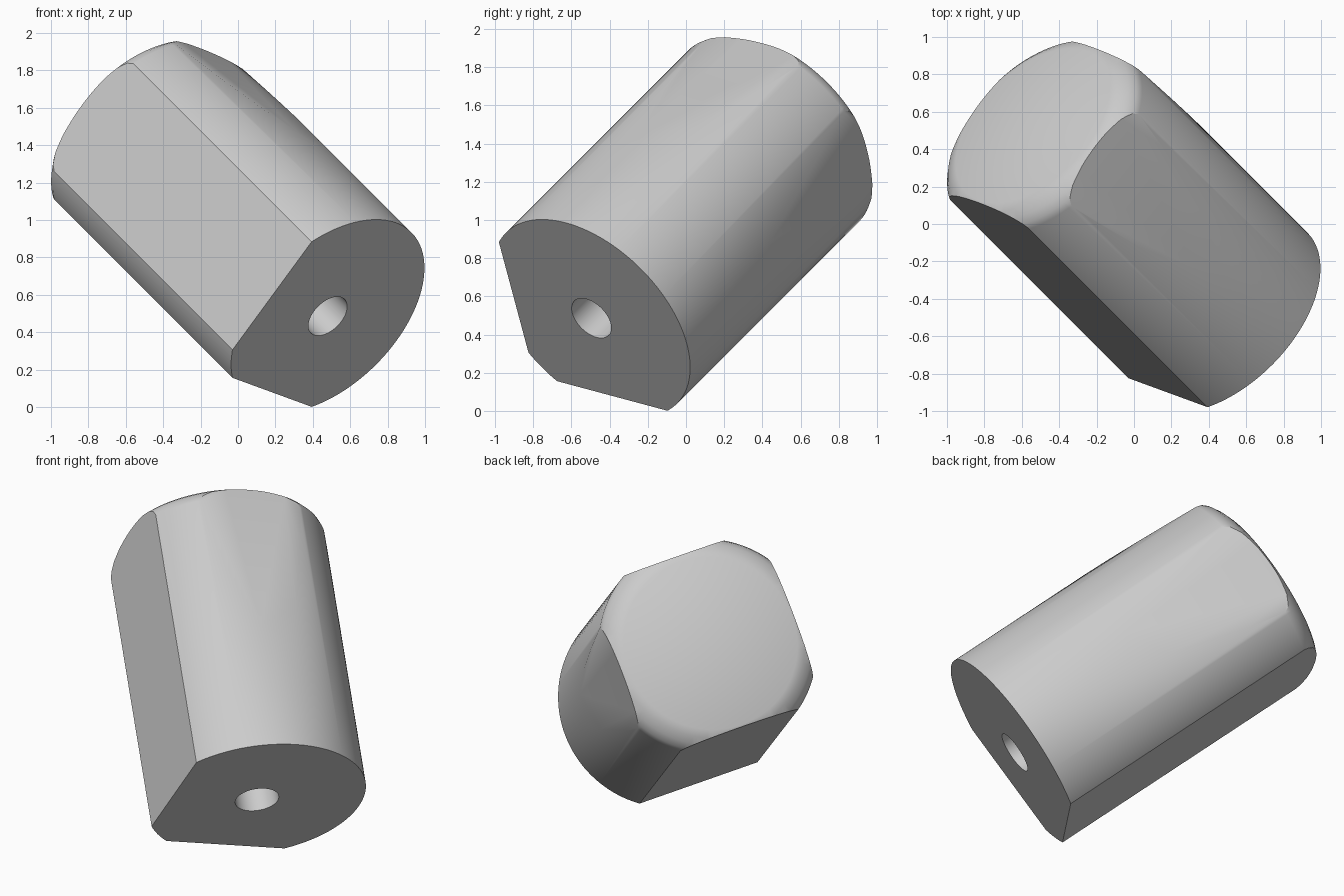
import bpy, bmesh, math
from mathutils import Matrix, Vector

# Remove the default cube
cube = bpy.data.objects.get("Cube")
if cube:
    bpy.data.objects.remove(cube, do_unlink=True)

RADIUS = 0.633
FLAT = 0.516          # distance of the full length flats from the axis
TAPER = 0.088         # slope of the two tapered flats
TAPER_START = 0.72    # height at which the tapered flats leave the round wall
SIDES = 128

# Plain grey material
grey = bpy.data.materials.new("light_grey")
grey.use_nodes = True
colour = (0.6, 0.6, 0.6, 1)
grey.diffuse_color = colour
grey.node_tree.nodes["Principled BSDF"].inputs["Base Color"].default_value = colour

# Lathe profile: blind hole, base, wall, rounded shoulder and top
profile = [(0, 0.5), (0.127, 0.5), (0.127, 0), (RADIUS, 0), (RADIUS, 1.65),
           (0.62, 1.685), (0.59, 1.72), (0.55, 1.747), (0.505, 1.768), (0, 1.768)]
bm = bmesh.new()
points = [bm.verts.new((r, 0, h)) for r, h in profile]
edges = [bm.edges.new(pair) for pair in zip(points, points[1:])]
bmesh.ops.spin(bm, geom=points + edges, cent=(0, 0, 0), axis=(0, 0, 1),
               angle=math.tau, steps=SIDES, use_merge=True)
bmesh.ops.remove_doubles(bm, verts=bm.verts, dist=1e-5)


def slice_flat(angle, distance, slope=0.0, height=0.0):
    """Cut one flat side, leaning inwards above the given height."""
    out = Vector((math.cos(angle), math.sin(angle), 0))
    normal = (out + Vector((0, 0, slope))).normalized()
    cut = bmesh.ops.bisect_plane(bm, geom=bm.verts[:] + bm.edges[:] + bm.faces[:],
                                 dist=1e-5, plane_co=out * distance + Vector((0, 0, height)),
                                 plane_no=normal, clear_outer=True)
    rim = [e for e in cut["geom_cut"] if isinstance(e, bmesh.types.BMEdge) and e.is_boundary]
    bmesh.ops.edgeloop_fill(bm, edges=rim)


# Two full length flats, and two that run out into the round wall
for angle in (-45, -135):
    slice_flat(math.radians(angle), FLAT)
for angle in (45, 135):
    slice_flat(math.radians(angle), RADIUS, TAPER, TAPER_START)
bmesh.ops.recalc_face_normals(bm, faces=bm.faces)

# Lean the part along the diagonal
u = Vector((0, -1, 1)).normalized()
v = Vector((2, 1, 1)).normalized()
axis = Vector((-1, 1, 1)).normalized()
frame = Matrix((u, v, axis)).transposed().to_4x4()
bm.transform(Matrix.Translation((0.48, -0.495, 0.486)) @ frame)

mesh = bpy.data.meshes.new("flatted_knob")
bm.to_mesh(mesh)
bm.free()
mesh.materials.append(grey)
knob = bpy.data.objects.new("flatted_knob", mesh)
bpy.context.collection.objects.link(knob)

# Smooth walls, crisp edges
bpy.ops.object.select_all(action='DESELECT')
knob.select_set(True)
bpy.context.view_layer.objects.active = knob
bpy.ops.object.shade_smooth_by_angle(angle=math.radians(30))
